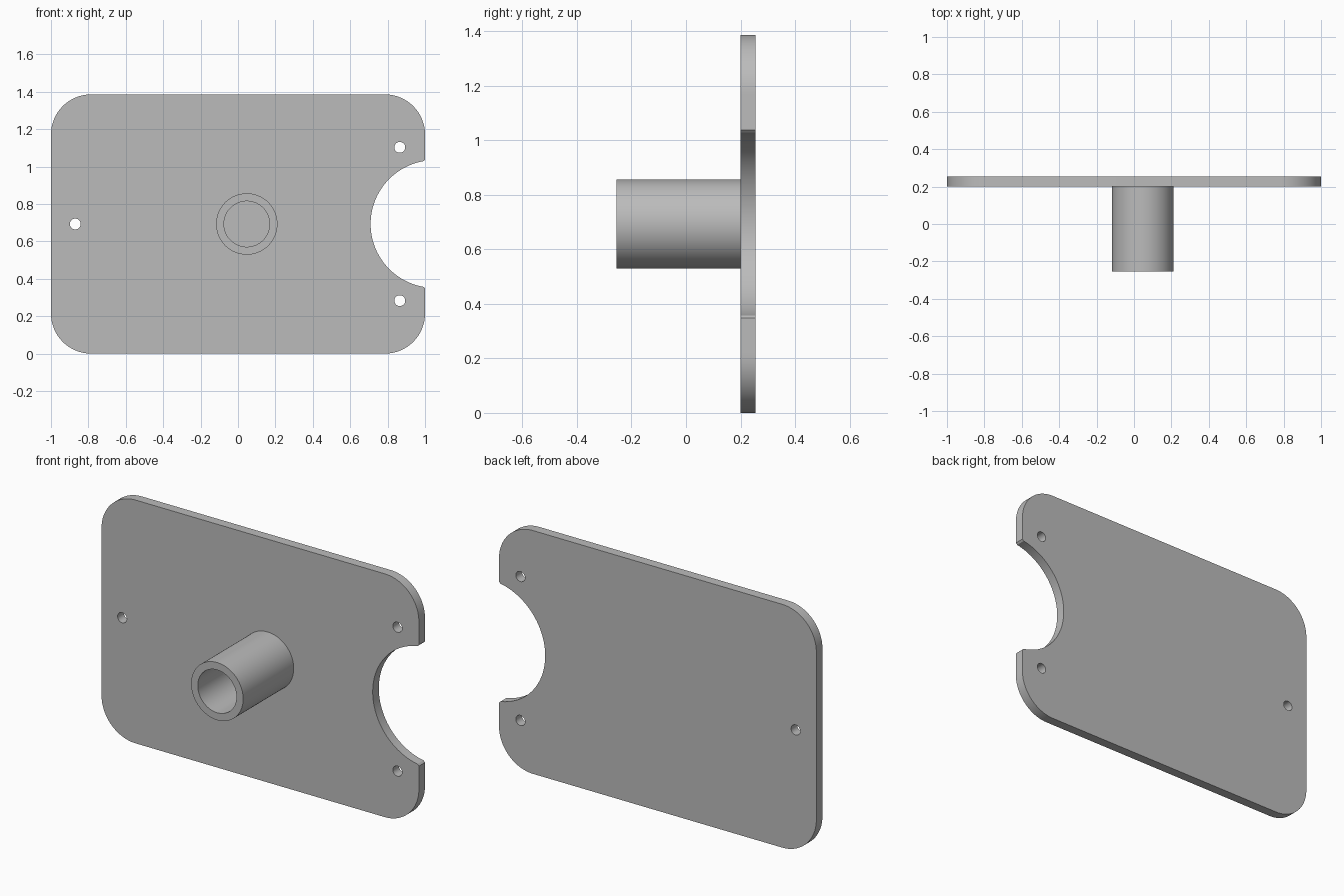
import bpy, bmesh
from math import sin, cos, radians

cube = bpy.data.objects.get("Cube")
if cube:
    bpy.data.objects.remove(cube, do_unlink=True)

grey = bpy.data.materials.new("plain grey")
grey.use_nodes = True
COLOUR = (0.5, 0.5, 0.5, 1)
grey.diffuse_color = COLOUR
grey.node_tree.nodes["Principled BSDF"].inputs["Base Color"].default_value = COLOUR

HEIGHT, MID = 1.386, 0.693
FRONT, BACK, TIP = 0.2, 0.255, -0.255


def arc(cx, cz, r, a0, a1, n):
    angles = [radians(a0 + (a1 - a0) * i / n) for i in range(n + 1)]
    return [(cx + r * cos(a), cz + r * sin(a)) for a in angles]


def circle(cx, cz, r, n):
    return arc(cx, cz, r, 0, 360, n)[:-1]


def extruded(name, loops, y0, y1):
    """Solid from an outline and its holes in the xz plane, running from y0 to y1."""
    bm = bmesh.new()
    for loop in loops:
        verts = [bm.verts.new((x, y0, z)) for x, z in loop]
        for a, b in zip(verts, verts[1:] + verts[:1]):
            bm.edges.new((a, b))
    bmesh.ops.triangle_fill(bm, use_beauty=True, edges=bm.edges[:])
    caps = bmesh.ops.extrude_face_region(bm, geom=bm.faces[:], use_keep_orig=True)
    moved = [v for v in caps["geom"] if isinstance(v, bmesh.types.BMVert)]
    bmesh.ops.translate(bm, verts=moved, vec=(0, y1 - y0, 0))
    bmesh.ops.recalc_face_normals(bm, faces=bm.faces[:])
    mesh = bpy.data.meshes.new(name)
    bm.to_mesh(mesh)
    bm.free()
    mesh.materials.append(grey)
    obj = bpy.data.objects.new(name, mesh)
    bpy.context.collection.objects.link(obj)
    bpy.ops.object.select_all(action='DESELECT')
    obj.select_set(True)
    bpy.context.view_layer.objects.active = obj
    bpy.ops.object.shade_smooth_by_angle(angle=radians(30))
    return obj


# Rounded plate with a round notch in its left edge and three screw holes
R = 0.215
outline = []
for sx, sz, start in ((1, 1, 0), (-1, 1, 90), (-1, -1, 180), (1, -1, 270)):
    outline += arc(sx * (1 - R), MID + sz * (MID - R), R, start, start + 90, 24)
outline += [(1, MID - 0.345)]
outline += arc(1.05, MID, 0.341, 260, 100, 64)
outline += [(1, MID + 0.345)]

holes = [circle(x, z, 0.029, 32)
         for x, z in ((-0.87, MID), (0.865, MID + 0.41), (0.865, MID - 0.41))]
extruded("plate", [outline] + holes, FRONT, BACK)

# Hollow tube standing out from the front of the plate
extruded("tube", [circle(0.047, MID, 0.164, 96), circle(0.047, MID, 0.122, 96)], TIP, FRONT)
